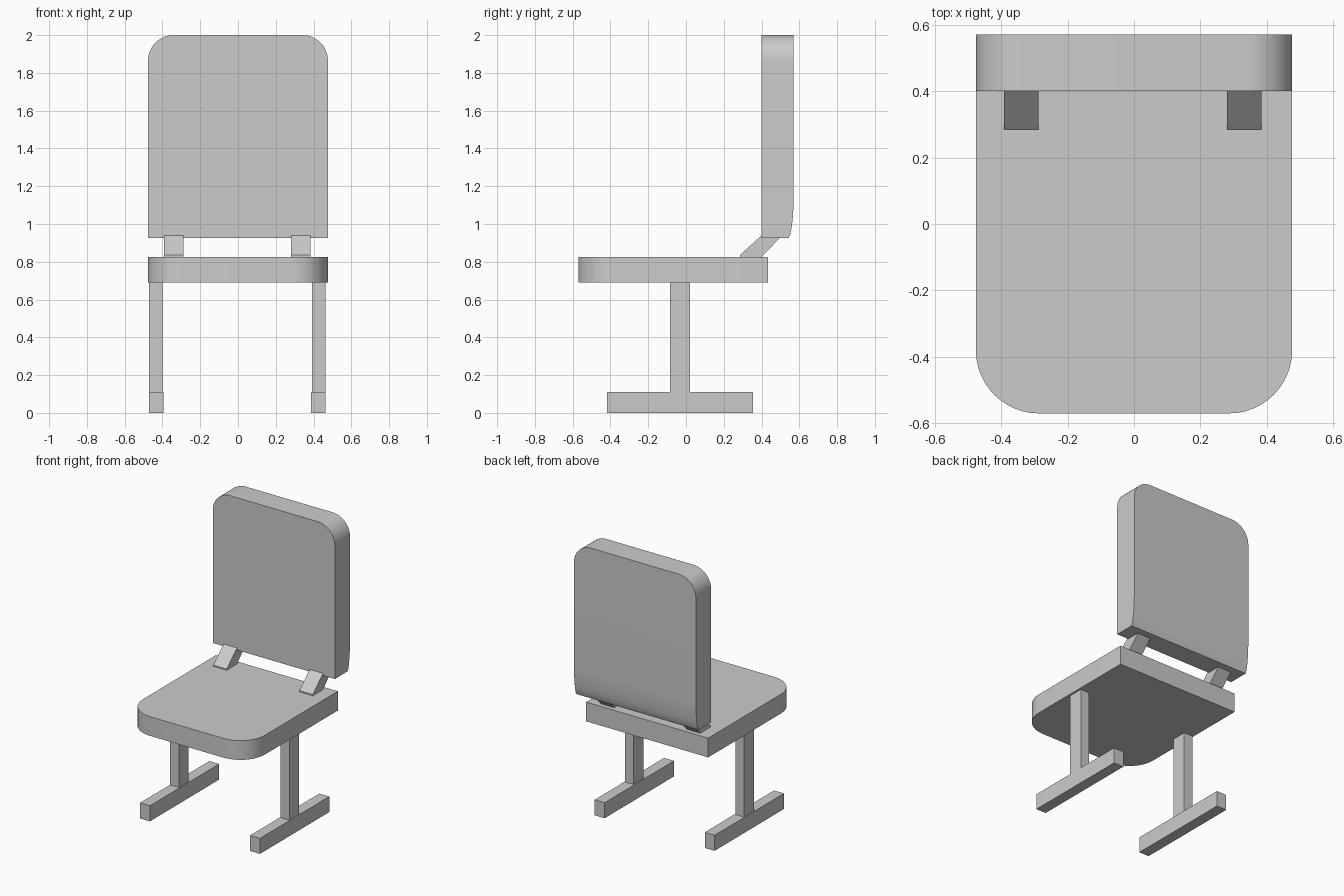
import bpy, bmesh

if "Cube" in bpy.data.objects:
    bpy.data.objects.remove(bpy.data.objects["Cube"])

MID = -0.004  # the legs and brackets mirror about this x


def prism(name, profile, x0, x1, round_edge=None, radius=0.0):
    """Extrude a (y, z) profile from x0 to x1, optionally rounding chosen edges."""
    bm = bmesh.new()
    face = bm.faces.new([bm.verts.new((x0, y, z)) for y, z in profile])
    ext = bmesh.ops.extrude_face_region(bm, geom=[face])
    moved = [v for v in ext["geom"] if isinstance(v, bmesh.types.BMVert)]
    bmesh.ops.translate(bm, verts=moved, vec=(x1 - x0, 0, 0))
    if round_edge:
        edges = [e for e in bm.edges if round_edge(e.verts[0].co, e.verts[1].co)]
        bmesh.ops.bevel(bm, geom=edges, offset=radius, offset_type='OFFSET',
                        segments=12, profile=0.5, affect='EDGES')
    bmesh.ops.recalc_face_normals(bm, faces=bm.faces)
    mesh = bpy.data.meshes.new(name)
    bm.to_mesh(mesh)
    bm.free()
    obj = bpy.data.objects.new(name, mesh)
    bpy.context.collection.objects.link(obj)
    return obj


def rect(y0, y1, z0, z1):
    return [(y0, z0), (y1, z0), (y1, z1), (y0, z1)]


def pair(name, profile, inner, outer):
    """Make a left and right copy, at distances inner..outer from the middle."""
    prism("right_" + name, profile, MID + inner, MID + outer)
    prism("left_" + name, profile, MID - outer, MID - inner)


# Seat with rounded front corners
seat = prism("seat", rect(-0.57, 0.433, 0.69, 0.826), -0.476, 0.476,
             lambda a, b: max(a.y, b.y) < -0.5 and abs(a.x - b.x) < 0.01, 0.19)

# Backrest with rounded top corners and a curved lower rear edge
back_profile = [(0.40, 0.925), (0.543, 0.925), (0.552, 0.945), (0.559, 0.98),
                (0.565, 1.03), (0.569, 1.09), (0.57, 1.14), (0.57, 2.0), (0.40, 2.0)]
back = prism("backrest", back_profile, -0.476, 0.476,
             lambda a, b: min(a.z, b.z) > 1.99 and abs(a.x - b.x) < 0.01, 0.135)

# Smooth the curved parts
for obj in (seat, back):
    bpy.ops.object.select_all(action='DESELECT')
    obj.select_set(True)
    bpy.context.view_layer.objects.active = obj
    bpy.ops.object.shade_smooth_by_angle(angle=0.52)

# Slanted brackets between seat and backrest
pair("back_bracket", [(0.285, 0.826), (0.40, 0.826), (0.51, 0.94),
                      (0.40, 0.94), (0.285, 0.835)], 0.284, 0.388)

# Upright legs and floor runners
pair("leg", rect(-0.085, 0.022, 0.11, 0.69), 0.397, 0.466)
pair("foot", rect(-0.418, 0.355, 0.0, 0.11), 0.391, 0.468)
